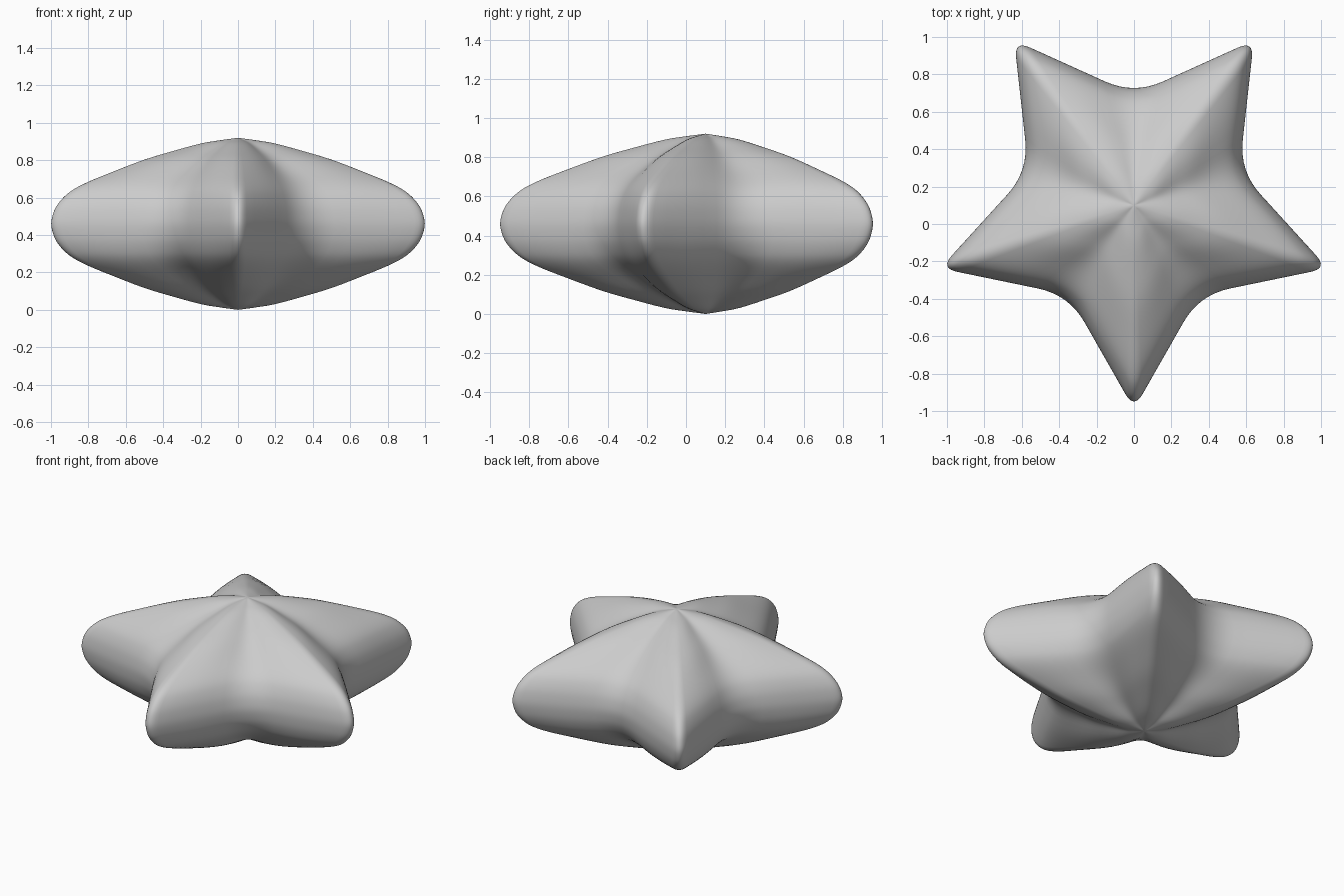
import bpy, bmesh
from math import sin, cos, pi, radians, atan2
from mathutils import Vector

if "Cube" in bpy.data.objects:
    bpy.data.objects.remove(bpy.data.objects["Cube"])

CENTRE_Y, MID_Z = 0.10, 0.46
R_TIP, R_VALLEY = 1.09, 0.592      # sharp star corners before rounding
CUT_TIP, CUT_VALLEY = 0.095, 0.17  # rounding length at the corners

# side profile: (fraction of outline radius, half height)
PROFILE = [(1, 0), (0.991, 0.05), (0.97, 0.097), (0.93, 0.145), (0.88, 0.184),
           (0.8, 0.225), (0.67, 0.278), (0.5, 0.343), (0.35, 0.388),
           (0.2, 0.429), (0.1, 0.446), (0, 0.46)]


def spline(points, steps):
    """Catmull-Rom through the profile points, mirrored at the equator."""
    p = [Vector(q) for q in points]
    p = [Vector((p[1].x, -p[1].y))] + p + [p[-1] * 2 - p[-2]]
    out = []
    for a, b, c, d in zip(p, p[1:], p[2:], p[3:]):
        for k in range(steps):
            t = k / steps
            out.append(0.5 * (2 * b + (c - a) * t + (2 * a - 5 * b + 4 * c - d) * t * t
                              + (3 * b - a - 3 * c + d) * t ** 3))
    return out


# rounded five-point star outline
corners = []
for i in range(10):
    r = R_VALLEY if i % 2 else R_TIP
    a = radians(-90 + 36 * i)
    corners.append(Vector((r * cos(a), r * sin(a))))
outline = []
for i, c in enumerate(corners):
    cut = CUT_VALLEY if i % 2 else CUT_TIP
    p0 = c + (corners[i - 1] - c).normalized() * cut
    p2 = c + (corners[(i + 1) % 10] - c).normalized() * cut
    for k in range(9):
        t = k / 8
        outline.append((1 - t) ** 2 * p0 + 2 * t * (1 - t) * c + t * t * p2)
    nxt = corners[(i + 1) % 10]
    end = nxt + (c - nxt).normalized() * (CUT_TIP if i % 2 else CUT_VALLEY)
    for k in range(1, 5):
        outline.append(p2.lerp(end, k / 5))

# puffed body: the outline shrinks and softens toward both poles
half = spline(PROFILE, 3)
rings = [(s, -h) for s, h in reversed(half)] + [(s, h) for s, h in half[1:]]
bm = bmesh.new()
loops = []
for s, h in rings:
    loop = []
    for p in outline:
        a = atan2(p.y, p.x)
        soft = 0.836 + 0.214 * cos(5 * (a + pi / 2))
        w = min(1, s) ** 1.3
        r = s * (p.length * w + soft * (1 - w))
        loop.append(bm.verts.new((r * cos(a), CENTRE_Y + r * sin(a), MID_Z + h)))
    loops.append(loop)
n = len(outline)
for lo, hi in zip(loops, loops[1:]):
    for i in range(n):
        j = (i + 1) % n
        bm.faces.new((lo[i], lo[j], hi[j], hi[i]))
for loop, z in ((loops[0], 0), (loops[-1], 2 * MID_Z)):
    pole = bm.verts.new((0, CENTRE_Y, z))
    for i in range(n):
        bm.faces.new((loop[i], loop[(i + 1) % n], pole))
bmesh.ops.recalc_face_normals(bm, faces=bm.faces)
for f in bm.faces:
    f.smooth = True
mesh = bpy.data.meshes.new("puffy_star")
bm.to_mesh(mesh)
bm.free()
star = bpy.data.objects.new("puffy_star", mesh)
bpy.context.collection.objects.link(star)
